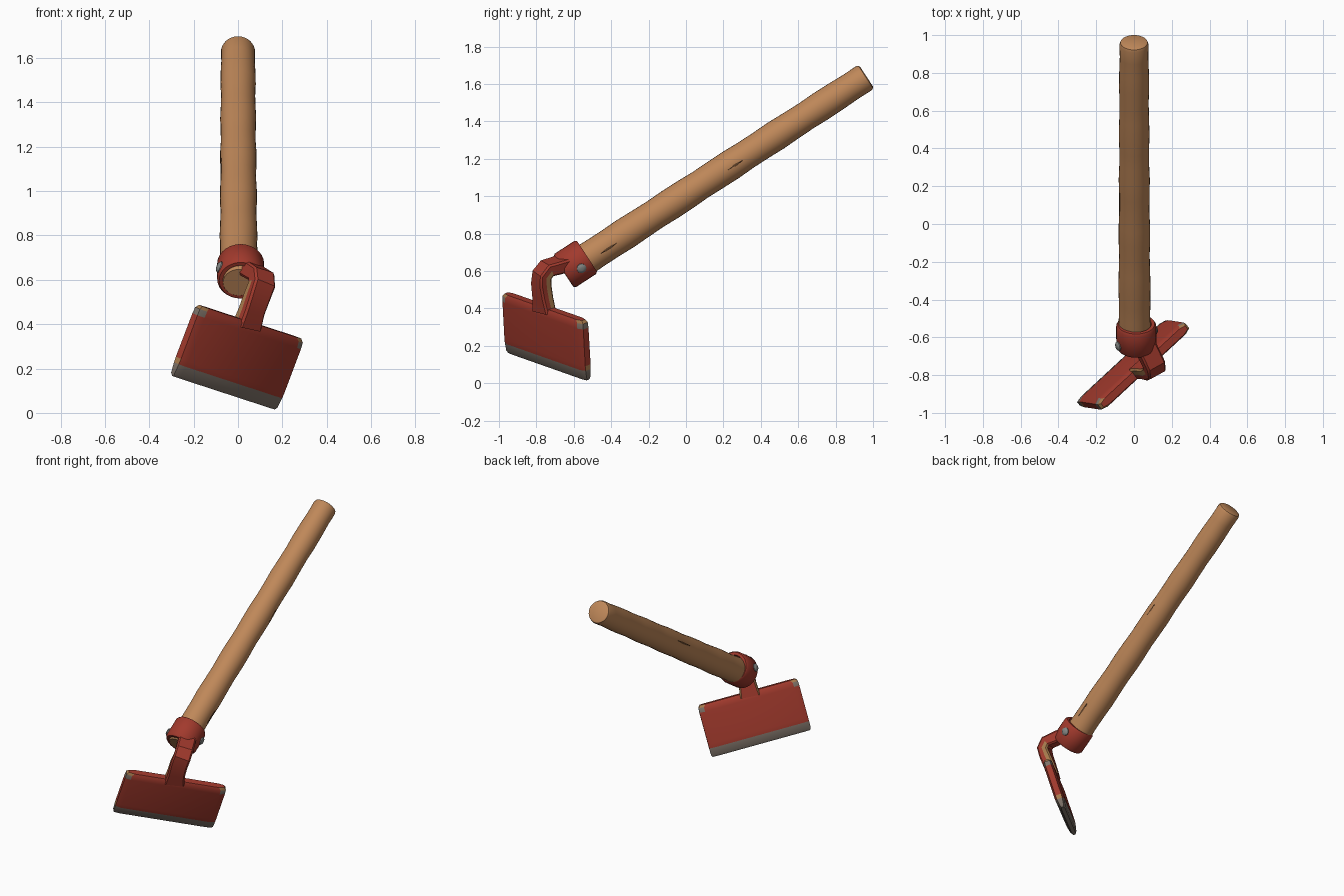
import bpy, bmesh, math
from mathutils import Vector

cube = bpy.data.objects.get("Cube")
if cube:
    bpy.data.objects.remove(cube, do_unlink=True)


def material(name, rgb):
    m = bpy.data.materials.new(name)
    m.use_nodes = True
    m.diffuse_color = (*rgb, 1)
    bsdf = m.node_tree.nodes["Principled BSDF"]
    bsdf.inputs["Base Color"].default_value = (*rgb, 1)
    bsdf.inputs["Roughness"].default_value = 0.7
    return m


WOOD = material("wood", (0.52, 0.245, 0.1))
RED = material("red_paint", (0.36, 0.042, 0.026))
STEEL = material("worn_steel", (0.21, 0.17, 0.14))
TAN = material("chipped_paint", (0.4, 0.2, 0.075))
RIVET = material("rivet_metal", (0.23, 0.24, 0.23))
DARK = material("wood_crack", (0.12, 0.055, 0.022))


def loft(name, rings, mats, rule=None, closed=False, angle=35):
    """Skin a row of point rings; rule(centre) picks the material slot."""
    bm = bmesh.new()
    rows = [[bm.verts.new(p) for p in ring] for ring in rings]
    pairs = list(zip(rows, rows[1:]))
    if closed:
        pairs.append((rows[-1], rows[0]))
    else:
        bm.faces.new(rows[0])
        bm.faces.new(rows[-1])
    for a, b in pairs:
        for i in range(len(a)):
            j = (i + 1) % len(a)
            bm.faces.new((a[i], a[j], b[j], b[i]))
    bmesh.ops.recalc_face_normals(bm, faces=bm.faces)
    if rule:
        for f in bm.faces:
            f.material_index = rule(f.calc_center_median())
    mesh = bpy.data.meshes.new(name)
    bm.to_mesh(mesh)
    bm.free()
    for m in mats:
        mesh.materials.append(m)
    ob = bpy.data.objects.new(name, mesh)
    bpy.context.collection.objects.link(ob)
    bpy.ops.object.select_all(action='DESELECT')
    ob.select_set(True)
    bpy.context.view_layer.objects.active = ob
    bpy.ops.object.shade_smooth_by_angle(angle=math.radians(angle))
    return ob


def circle(centre, axis, r, sides):
    side = Vector((1, 0, 0)) if abs(axis.x) < 0.8 else Vector((0, 0, 1))
    u = (side - axis * side.dot(axis)).normalized()
    v = axis.cross(u)
    return [centre + (u * math.cos(t) + v * math.sin(t)) * r
            for t in (math.tau * i / sides for i in range(sides))]


def lathe(name, origin, axis, profile, sides, mats, closed=False):
    return loft(name, [circle(origin + axis * d, axis, r, sides) for d, r in profile],
                mats, closed=closed)


# Handle: a slightly uneven wooden pole
foot, tip = Vector((0.003, -0.65, 0.588)), Vector((0, 0.965, 1.64))
length = (tip - foot).length
AXIS = (tip - foot).normalized()
profile = [(0, 0.07), (0.015, 0.084)]
for i in range(1, 20):
    t = i / 20
    profile.append((length * t, 0.085 - 0.008 * t + 0.002 * math.sin(i * 1.9)))
profile += [(length - 0.02, 0.077), (length - 0.005, 0.072), (length, 0.062)]
lathe("handle", foot, AXIS, profile, 28, [WOOD])


# Cracks in the wood grain: thin slivers lying on the surface
def crack(name, along, turn, size):
    out = circle(Vector(), AXIS, 1, 360)[turn]
    r = 0.0855 - 0.008 * along / length
    rings = []
    for i in range(7):
        t = i / 6
        w = 0.001 + 0.006 * math.sin(math.pi * t)
        c = foot + AXIS * (along + (t - 0.5) * size) + out * r
        s = AXIS.cross(out) * w
        rings.append([c - s, c + out * 0.002, c + s, c - out * 0.006])
    loft(name, rings, [DARK])


crack("grain_crack_left", 1.08, 10, 0.09)
crack("grain_crack_right", 0.95, 195, 0.16)
crack("grain_crack_foot", 0.27, 12, 0.1)

# Collar: a thick ring with rounded rims
collar_mid = Vector((0.012, -0.592, 0.638))
lathe("collar", collar_mid, AXIS,
      [(-0.075, 0.08), (-0.075, 0.097), (-0.062, 0.106), (0.062, 0.106),
       (0.075, 0.098), (0.075, 0.08)], 28, [RED], closed=True)

# Rivets on both sides of the collar
for name, along, out in (("rivet_left", 0.015, (0.93, 0.2, -0.3)),
                         ("rivet_right", -0.035, (-0.9, -0.25, 0.36))):
    out = Vector(out)
    out = (out - AXIS * out.dot(AXIS)).normalized()
    lathe(name, collar_mid + AXIS * along + out * 0.096, out,
          [(0, 0.026), (0.013, 0.026), (0.02, 0.018), (0.022, 0.008)], 12, [RIVET])

# Blade: local axes are width, down and thickness
WIDE = Vector((0.713, 0.661, -0.233)).normalized()
DOWN = Vector((-0.306, 0.096, -0.947))
DOWN = (DOWN - WIDE * DOWN.dot(WIDE)).normalized()
BACK = WIDE.cross(DOWN)
MID = Vector((-0.005, -0.745, 0.252))


def blade_ring(d, a, b):
    c = b * 0.4
    quarter = [(-a, -b + c), (-a + 0.035, -b), (a - 0.035, -b), (a, -b + c)]
    outline = quarter + [(x, -y) for x, y in reversed(quarter)]
    return [MID + DOWN * d + WIDE * x + BACK * y for x, y in outline]


def blade_colour(p):
    w, d = abs((p - MID).dot(WIDE)), (p - MID).dot(DOWN)
    if d > 0.11:
        return 1                      # ground cutting edge
    if w > 0.29 and d < -0.12:
        return 2 if d < -0.155 else 1  # chipped top corners
    if w > 0.32 and d > 0.085:
        return 2                      # chips above the edge
    return 0


loft("blade", [blade_ring(*s) for s in (
    (-0.17, 0.312, 0.02), (-0.155, 0.325, 0.029), (-0.125, 0.327, 0.031),
    (0.085, 0.327, 0.032), (0.112, 0.327, 0.03), (0.16, 0.326, 0.02),
    (0.172, 0.318, 0.012))], [RED, STEEL, TAN], blade_colour)

# Neck: a bent strap from the blade up into the collar
path = [Vector(p) for p in ((0.038, -0.758, 0.385), (0.062, -0.766, 0.46),
                            (0.088, -0.774, 0.53), (0.108, -0.77, 0.58),
                            (0.105, -0.742, 0.615), (0.082, -0.695, 0.628),
                            (0.055, -0.64, 0.645))]
rings, frames = [], []
last = len(path) - 1
for i, p in enumerate(path):
    t = (path[min(i + 1, last)] - path[max(i - 1, 0)]).normalized()
    s = WIDE.lerp(Vector((0.9, 0.25, -0.35)), i / last)
    s = (s - t * s.dot(t)).normalized()
    n = t.cross(s)
    a, b, c = (0.065 if i == 0 else 0.055), 0.036, 0.01
    outline = [(-a, 0), (-a, -b + c), (-a + c, -b), (a - c, -b), (a, -b + c),
               (a, 0), (a, b - c), (a - c, b), (-a + c, b), (-a, b - c)]
    rings.append([p + s * x + n * y for x, y in outline])
    frames.append((p, s, n))


def neck_colour(q):
    p, s, n = min(frames, key=lambda f: (f[0] - q).length)
    side = abs((q - p).dot(s)) > 0.045
    inner = (q - p).dot(n) * n.dot(BACK) > 0.004
    return 1 if side and inner and q.z < 0.6 else 0


loft("neck", rings, [RED, TAN], neck_colour)
